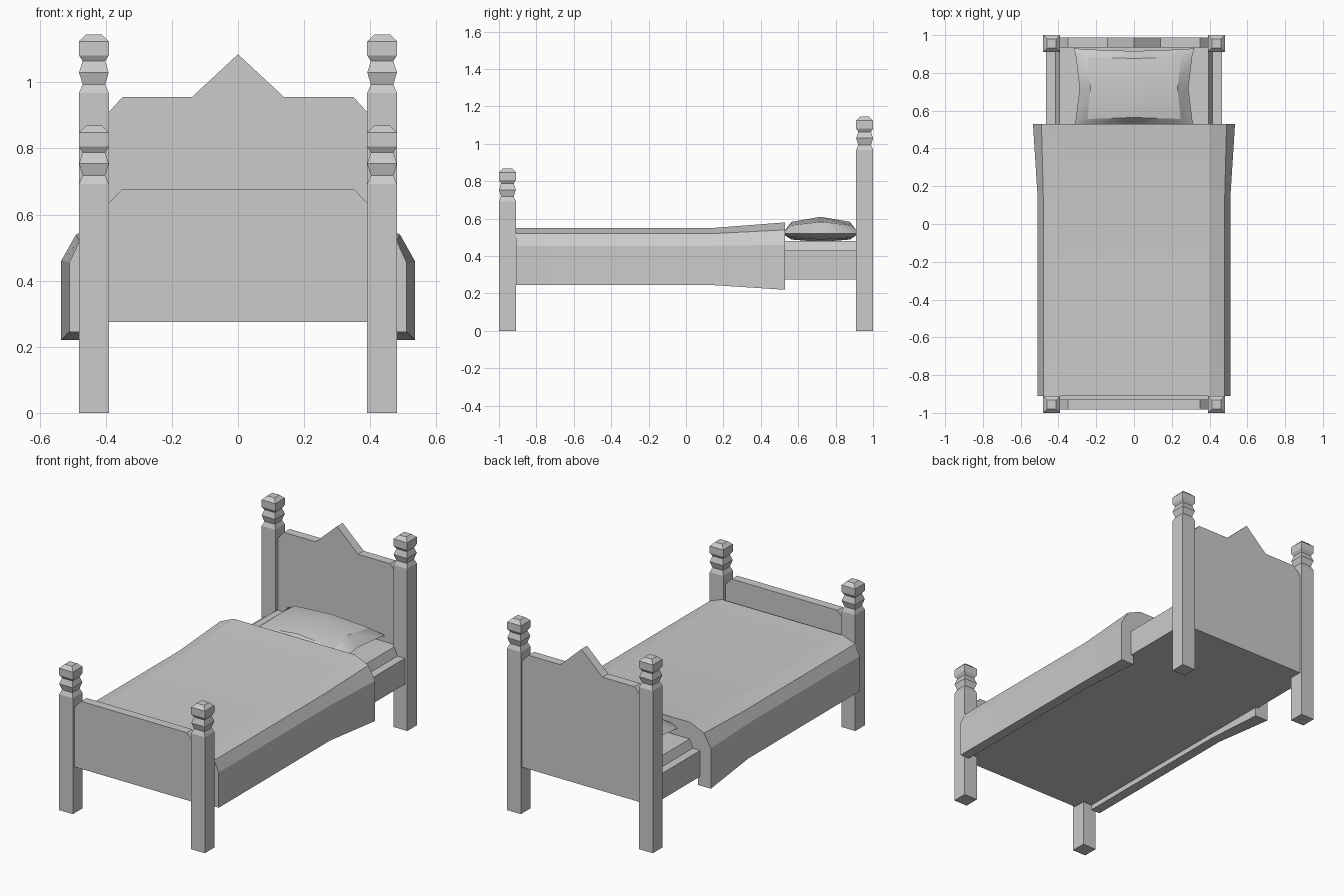
import bpy, bmesh, math

cube = bpy.data.objects.get("Cube")
if cube:
    bpy.data.objects.remove(cube)

grey = bpy.data.materials.new("plain_grey")
grey.use_nodes = True
COLOUR = (0.6, 0.6, 0.6, 1)
grey.diffuse_color = COLOUR
grey.node_tree.nodes["Principled BSDF"].inputs["Base Color"].default_value = COLOUR


def finish(name, bm, smooth=None):
    bmesh.ops.recalc_face_normals(bm, faces=bm.faces)
    mesh = bpy.data.meshes.new(name)
    bm.to_mesh(mesh)
    bm.free()
    mesh.materials.append(grey)
    obj = bpy.data.objects.new(name, mesh)
    bpy.context.scene.collection.objects.link(obj)
    if smooth:
        bpy.ops.object.select_all(action='DESELECT')
        obj.select_set(True)
        bpy.context.view_layer.objects.active = obj
        bpy.ops.object.shade_smooth_by_angle(angle=math.radians(smooth))
    return obj


def loft(name, sections, smooth=None):
    """Closed solid through matching rings of points."""
    bm = bmesh.new()
    rings = [[bm.verts.new(p) for p in s] for s in sections]
    n = len(rings[0])
    for a, b in zip(rings, rings[1:]):
        for i in range(n):
            j = (i + 1) % n
            bm.faces.new((a[i], a[j], b[j], b[i]))
    bm.faces.new(rings[0])
    bm.faces.new(rings[-1])
    return finish(name, bm, smooth)


def mirrored(half):
    """Half outline on +x, completed on -x."""
    return half + [(-x, z) for x, z in reversed(half) if x > 0]


def slab(name, outline, y0, y1):
    return loft(name, [[(x, y, z) for x, z in outline] for y in (y0, y1)])


def square(x, y, z, r):
    return [(x + r, y + r, z), (x - r, y + r, z), (x - r, y - r, z), (x + r, y - r, z)]


# Turned square posts: finial profile as (radius, height above the shaft)
FINIAL = [(.045, 0), (.034, .026), (.045, .062), (.034, .096),
          (.045, .114), (.045, .156), (.024, .177)]
for end, y, shaft in (("foot", -.955, .692), ("head", .955, .968)):
    for side, x in (("left", .436), ("right", -.436)):
        rings = [(.045, 0)] + [(r, shaft + h) for r, h in FINIAL]
        loft(f"{end}_post_{side}", [square(x, y, z, r) for r, z in rings])

# Boards
slab("headboard", [(-.40, .275), (.40, .275), (.40, .90), (.35, .955), (.14, .955),
                   (0, 1.085), (-.14, .955), (-.35, .955), (-.40, .90)], .934, .987)
slab("footboard", mirrored([(.40, .275), (.40, .625), (.35, .678)]), -.982, -.93)

# Base and mattress
slab("bed_base", mirrored([(.465, .275), (.465, .43)]), -.94, .94)
slab("mattress", mirrored([(.42, .42), (.395, .48)]), -.935, .935)

# Blanket, flaring towards the head
flat = mirrored([(.45, .245), (.51, .245), (.51, .455), (.48, .52), (.40, .55)])
flared = mirrored([(.45, .22), (.535, .22), (.535, .46), (.49, .54), (.40, .58)])
# close the underside just inside the base
for outline in (flat, flared):
    outline.insert(0, (.45, .40))
    outline.append((-.45, .40))
loft("blanket", [[(x, y, z) for x, z in o]
                 for y, o in ((-.91, flat), (.14, flat), (.53, flared))], 20)

# Pillow: pinched cushion from two grids joined at the rim
bm = bmesh.new()
steps = (-1, -.8, 0, .8, 1)
rise = {1: 0, .8: .7, 0: 1}
for height in (.09, -.045):
    grid = [[bm.verts.new((.32 * u * (1 - .1 * (1 - v * v)),
                           .72 + .21 * v * (1 - .07 * (1 - u * u)),
                           .52 + height * rise[abs(u)] * rise[abs(v)]))
             for u in steps] for v in steps]
    for r0, r1 in zip(grid, grid[1:]):
        for i in range(4):
            bm.faces.new((r0[i], r0[i + 1], r1[i + 1], r1[i]))
bmesh.ops.remove_doubles(bm, verts=bm.verts, dist=.0001)
finish("pillow", bm, 35)
